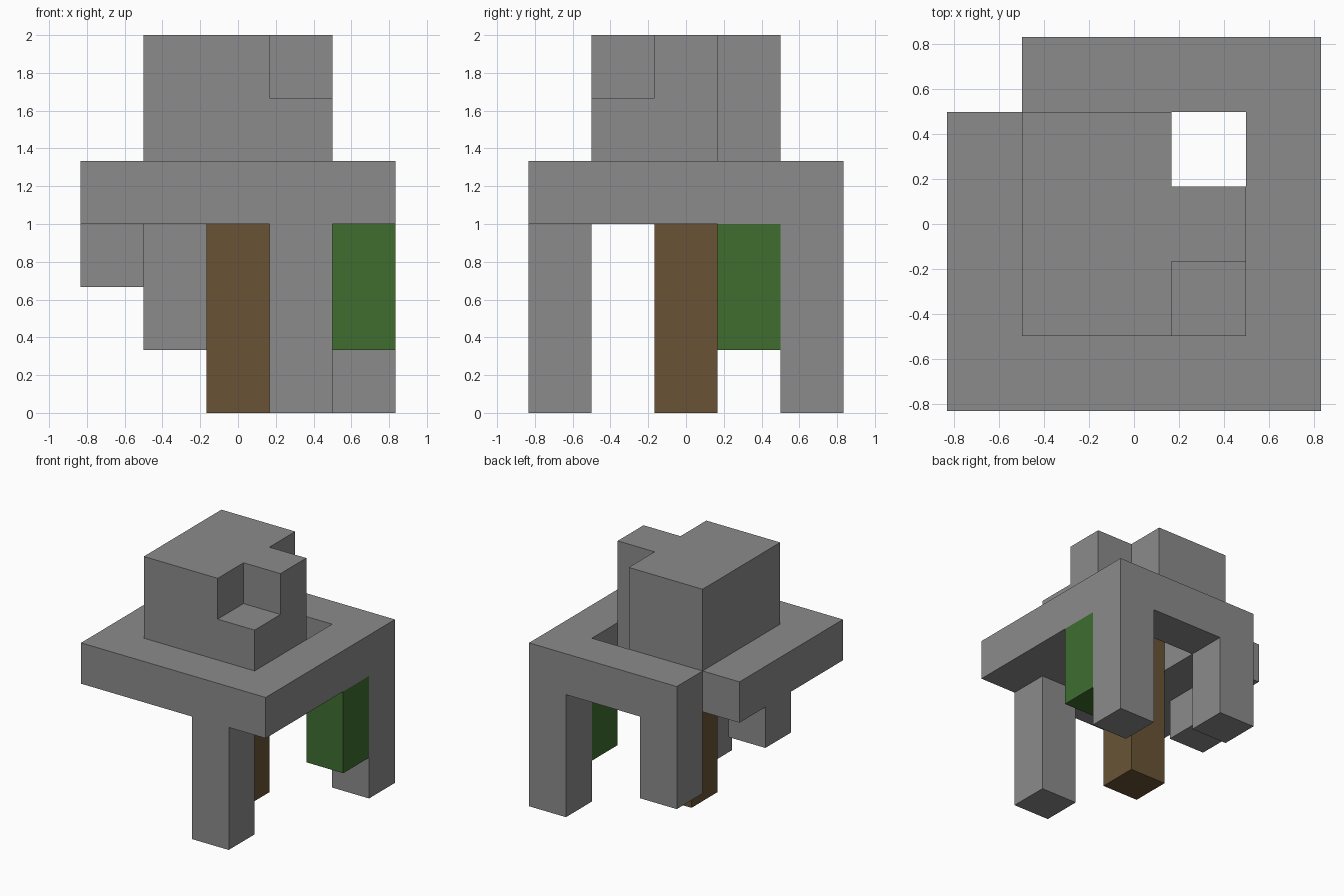
import bpy
import bmesh
from math import radians
from mathutils import Vector

UNIT = 1 / 3  # edge length of one block

cube = bpy.data.objects.get("Cube")
if cube:
    bpy.data.objects.remove(cube, do_unlink=True)


def make_material(name, rgb):
    mat = bpy.data.materials.new(name)
    mat.use_nodes = True
    colour = (*rgb, 1)
    mat.diffuse_color = colour
    mat.node_tree.nodes["Principled BSDF"].inputs["Base Color"].default_value = colour
    return mat


grey = make_material("leaf grey", (0.26, 0.26, 0.26))
brown = make_material("bark brown", (0.14, 0.088, 0.036))
green = make_material("vine green", (0.05, 0.155, 0.03))


def block(xs, ys, zs):
    """All cells in three inclusive index ranges."""
    span = lambda r: range(r[0], r[1] + 1)
    return {(x, y, z) for x in span(xs) for y in span(ys) for z in span(zs)}


def column(x, y, low, high):
    return block((x, x), (y, y), (low, high))


# Wide canopy layer: one missing corner, one open shaft and a hollow beside the trunk
trunk = column(0, 0, 0, 3)
canopy = block((-2, 2), (-2, 2), (3, 3)) - trunk
canopy -= {(-2, 2, 3), (1, 1, 3), (0, 1, 3)}

# Crown: two layers, the shaft runs through and one top corner is notched
crown = block((-1, 1), (-1, 1), (4, 5)) - column(1, 1, 4, 5) - {(1, -1, 5)}

parts = {
    "canopy": (canopy, grey),
    "crown": (crown, grey),
    "trunk": (trunk, brown),
    "front_hanging_leg": (column(1, -2, 0, 2), grey),
    "back_left_hanging_leg": (column(2, 2, 0, 2), grey),
    "back_right_hanging_leg": (column(-1, 2, 1, 2), grey),
    "right_hanging_stub": (column(-2, 0, 2, 2), grey),
    "green_vine": (column(2, 1, 1, 2), green),
}
occupied = set().union(*(cells for cells, _ in parts.values()))


def build_part(name, cells, mat):
    """Skin the cells with their exposed faces only."""
    bm = bmesh.new()
    for cell in sorted(cells):
        centre = Vector(cell) * UNIT + Vector((0, 0, UNIT / 2))
        for axis in range(3):
            for sign in (-1, 1):
                normal = Vector((0, 0, 0))
                normal[axis] = sign
                if tuple(int(c + n) for c, n in zip(cell, normal)) in occupied:
                    continue
                u = Vector((0, 0, 0))
                u[(axis + 1) % 3] = 1
                v = normal.cross(u)
                corners = [normal - u - v, normal + u - v, normal + u + v, normal - u + v]
                bm.faces.new([bm.verts.new(centre + c * UNIT / 2) for c in corners])
    bmesh.ops.remove_doubles(bm, verts=bm.verts, dist=0.001)
    bmesh.ops.dissolve_limit(bm, angle_limit=radians(1), verts=bm.verts, edges=bm.edges)
    mesh = bpy.data.meshes.new(name)
    bm.to_mesh(mesh)
    bm.free()
    mesh.materials.append(mat)
    bpy.context.collection.objects.link(bpy.data.objects.new(name, mesh))


for part_name, (part_cells, part_mat) in parts.items():
    build_part(part_name, part_cells, part_mat)
